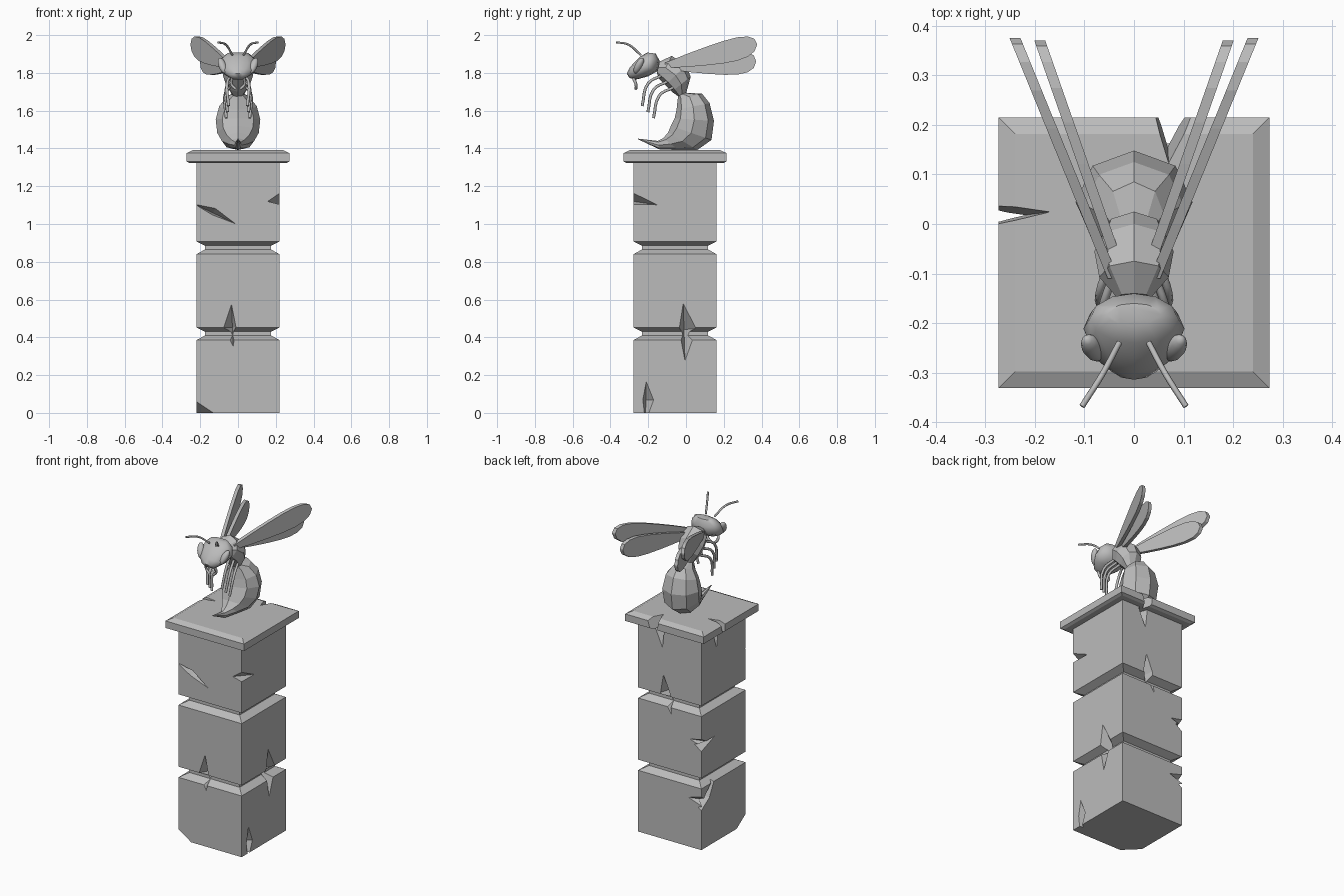
import bpy, bmesh, math
from mathutils import Vector

cube = bpy.data.objects.get("Cube")
if cube:
    bpy.data.objects.remove(cube, do_unlink=True)

GREY = (0.5, 0.5, 0.5, 1)
stone = bpy.data.materials.new("grey stone")
stone.use_nodes = True
stone.diffuse_color = GREY
stone.node_tree.nodes["Principled BSDF"].inputs["Base Color"].default_value = GREY

CENTRE_Y = -0.058
HALF = 0.22      # half width of the pillar
GROOVE = 0.175   # half width inside the grooves


def finish(bm, name, smooth_angle=None):
    """Turn a bmesh into a named object in the stone colour."""
    bmesh.ops.recalc_face_normals(bm, faces=bm.faces)
    mesh = bpy.data.meshes.new(name)
    bm.to_mesh(mesh)
    bm.free()
    mesh.materials.append(stone)
    ob = bpy.data.objects.new(name, mesh)
    bpy.context.collection.objects.link(ob)
    if smooth_angle:
        bpy.ops.object.select_all(action='DESELECT')
        ob.select_set(True)
        bpy.context.view_layer.objects.active = ob
        bpy.ops.object.shade_smooth_by_angle(angle=math.radians(smooth_angle))
    return ob


def skin(bm, rings):
    """Join rings of equal length into a closed solid."""
    loops = [[bm.verts.new(point) for point in ring] for ring in rings]
    count = len(loops[0])
    for lower, upper in zip(loops, loops[1:]):
        for i in range(count):
            j = (i + 1) % count
            bm.faces.new((lower[i], lower[j], upper[j], upper[i]))
    bm.faces.new(loops[0])
    bm.faces.new(loops[-1])


def square_stack(name, levels):
    """Square solid from pairs of half width and height."""
    bm = bmesh.new()
    corners = ((-1, -1), (1, -1), (1, 1), (-1, 1))
    skin(bm, [[(sx * half, CENTRE_Y + sy * half, z) for sx, sy in corners]
              for half, z in levels])
    return finish(bm, name)


def body(name, sections, sides, smooth_angle=None):
    """Tapered body from sections: outer y, z, inner y, z and half width."""
    bm = bmesh.new()
    rings = []
    for outer_y, outer_z, inner_y, inner_z, width in sections:
        outer = Vector((0, outer_y, outer_z))
        inner = Vector((0, inner_y, inner_z))
        middle, reach = (outer + inner) / 2, (outer - inner) / 2
        across = Vector((width, 0, 0))
        angles = [math.tau * k / sides for k in range(sides)]
        rings.append([middle + reach * math.cos(a) + across * math.sin(a) for a in angles])
    skin(bm, rings)
    return finish(bm, name, smooth_angle)


def carve(target, base, tip):
    """Cut a pyramid-shaped chip out of the target."""
    bm = bmesh.new()
    ring = [bm.verts.new(point) for point in base]
    apex = bm.verts.new(tip)
    bm.faces.new(ring)
    for first, second in zip(ring, ring[1:] + ring[:1]):
        bm.faces.new((first, second, apex))
    cutter = finish(bm, "chip_cutter")
    cutter.hide_render = True
    cut = target.modifiers.new("chip", 'BOOLEAN')
    cut.operation = 'DIFFERENCE'
    cut.solver = 'EXACT'
    cut.object = cutter
    bpy.context.view_layer.objects.active = target
    bpy.ops.object.modifier_apply(modifier=cut.name)
    bpy.data.objects.remove(cutter, do_unlink=True)


def crack(target, place, start_u, start_v, end_u, end_v, width, depth):
    """Carve a lopsided kite-shaped crack running from start to end."""
    start, end = Vector((start_u, start_v)), Vector((end_u, end_v))
    middle = start.lerp(end, 0.45)
    along = (end - start).normalized()
    side = Vector((-along.y, along.x)) * width
    outline = (start, middle + side, end, middle - side * 0.4)
    carve(target, [place(p.x, p.y, -0.006) for p in outline],
          place(middle.x, middle.y, depth))


# Each face of the pillar as across, up and depth
def front(u, v, d):
    return (u, CENTRE_Y - HALF + d, v)


def back(u, v, d):
    return (u, CENTRE_Y + HALF - d, v)


def left(u, v, d):
    return (HALF - d, u, v)


def right(u, v, d):
    return (d - HALF, u, v)


def cap_top(u, v, d):
    return (u, v, 1.391 - d)


# Pillar with two grooves
levels = [(HALF, 0)]
for z in (.385, .84):
    levels += [(HALF, z), (GROOVE, z + .025), (GROOVE, z + .045), (HALF, z + .067)]
pillar = square_stack("pillar", levels + [(HALF, 1.33)])

# Cracks in the pillar
crack(pillar, front, -.24, 1.11, 0, .995, .03, .05)
crack(pillar, front, -.025, .345, -.035, .585, .05, .08)
crack(pillar, left, -.42, 1.14, -.14, 1.1, .05, .07)
crack(pillar, left, -.015, .587, -.005, .265, .07, .09)
crack(pillar, left, -.21, .175, -.215, -.06, .045, .06)
crack(pillar, back, .045, 1.04, -.015, .79, .05, .09)
crack(pillar, back, -.32, .65, -.13, .68, .04, .06)
crack(pillar, back, -.32, .28, -.12, .31, .05, .06)
crack(pillar, back, .06, 1.42, .05, 1.19, .05, .05)
crack(pillar, right, .3, .64, .01, .67, .04, .05)
crack(pillar, right, .2, .22, 0, .45, .04, .06)
crack(pillar, right, .01, 1.42, .01, 1.2, .04, .05)

# Broken bottom corner
carve(pillar, [(-.13, -.279, 0), (-.22, -.19, 0), (-.22, -.279, .06)], (-.32, -.38, -.08))

# Cap slab with two chips in its rim
cap = square_stack("cap_slab", [(.256, 1.323), (.273, 1.331), (.273, 1.375), (.24, 1.391)])
crack(cap, cap_top, -.36, 0, -.165, .025, .03, .14)
crack(cap, cap_top, .06, .3, .07, .12, .06, .2)

# Insect body
body("abdomen", [
    (0, 1.695, -.04, 1.685, .03), (.085, 1.69, -.045, 1.655, .06),
    (.125, 1.64, -.05, 1.605, .1), (.148, 1.545, -.06, 1.56, .118),
    (.135, 1.445, -.08, 1.52, .11), (.06, 1.392, -.095, 1.485, .085),
    (-.04, 1.392, -.12, 1.455, .05), (-.14, 1.395, -.15, 1.44, .02),
    (-.253, 1.448, -.255, 1.452, .002)], 8)
body("thorax", [
    (-.14, 1.86, -.155, 1.8, .035), (-.075, 1.89, -.14, 1.765, .07),
    (0, 1.84, -.11, 1.735, .08), (.025, 1.78, -.075, 1.7, .065),
    (0, 1.69, -.04, 1.675, .03)], 8)
body("head", [
    (-.205, 1.908, -.16, 1.902, .055), (-.24, 1.888, -.14, 1.865, .088),
    (-.272, 1.858, -.15, 1.81, .102), (-.3, 1.825, -.2, 1.782, .085),
    (-.314, 1.797, -.25, 1.768, .052), (-.3, 1.774, -.27, 1.764, .03)], 12, 50)


def limb(name, mirror, points, radius):
    """Thin curved tube through a few points."""
    curve = bpy.data.curves.new(name, 'CURVE')
    curve.dimensions = '3D'
    curve.bevel_depth = radius
    curve.bevel_resolution = 1
    curve.resolution_u = 4
    curve.use_fill_caps = True
    spline = curve.splines.new('BEZIER')
    spline.bezier_points.add(len(points) - 1)
    for knot, (x, y, z) in zip(spline.bezier_points, points):
        knot.co = (mirror * x, y, z)
        knot.handle_left_type = knot.handle_right_type = 'AUTO'
    curve.materials.append(stone)
    bpy.context.collection.objects.link(bpy.data.objects.new(name, curve))


def wing(name, mirror, root, tip, half_width):
    """Thin blade that widens towards a rounded tip."""
    root, tip = Vector(root), Vector(tip)
    upper, lower = [], []
    for k in range(8):
        t = math.sin(math.pi / 2 * k / 7)
        spread = 1.4 * half_width * t ** 0.9 * math.sqrt(1 - t ** 6) + 0.01 * (1 - t * t)
        rise = Vector((0, 0, spread + 0.004))
        upper.append(root.lerp(tip, t) + rise)
        lower.append(root.lerp(tip, t) - rise)
    outline = upper + lower[::-1]
    bm = bmesh.new()
    skin(bm, [[(mirror * (p.x + offset), p.y, p.z) for p in outline]
              for offset in (-.011, .011)])
    finish(bm, name)


def eye(name, mirror):
    """Slanted oval eye on the side of the head."""
    bm = bmesh.new()
    bmesh.ops.create_uvsphere(bm, u_segments=12, v_segments=8, radius=.022)
    for vert in bm.verts:
        x, y, z = vert.co
        z *= 1.9
        vert.co = (mirror * (.082 + x + .3 * z), y + .4 * z - .25, 1.838 + z)
    finish(bm, name, 60)


# Paired parts
for side, mirror in (("left", 1), ("right", -1)):
    wing(f"{side}_fore_wing", mirror, (.042, -.11, 1.84), (.24, .375, 1.95), .055)
    wing(f"{side}_hind_wing", mirror, (.036, -.07, 1.83), (.19, .37, 1.86), .055)
    eye(f"{side}_eye", mirror)
    limb(f"{side}_antenna", mirror,
         [(.03, -.24, 1.895), (.065, -.305, 1.95), (.105, -.368, 1.962)], .006)
    limb(f"{side}_mandible", mirror,
         [(.03, -.28, 1.775), (.035, -.265, 1.74), (.012, -.265, 1.715)], .008)
    for i, pair in enumerate(("front", "middle", "rear")):
        step = Vector((.006, .03, -.032)) * i
        path = [(.035, -.13, 1.785), (.058, -.2, 1.745), (.05, -.232, 1.625)]
        limb(f"{side}_{pair}_leg", mirror, [Vector(p) + step for p in path], .008)
